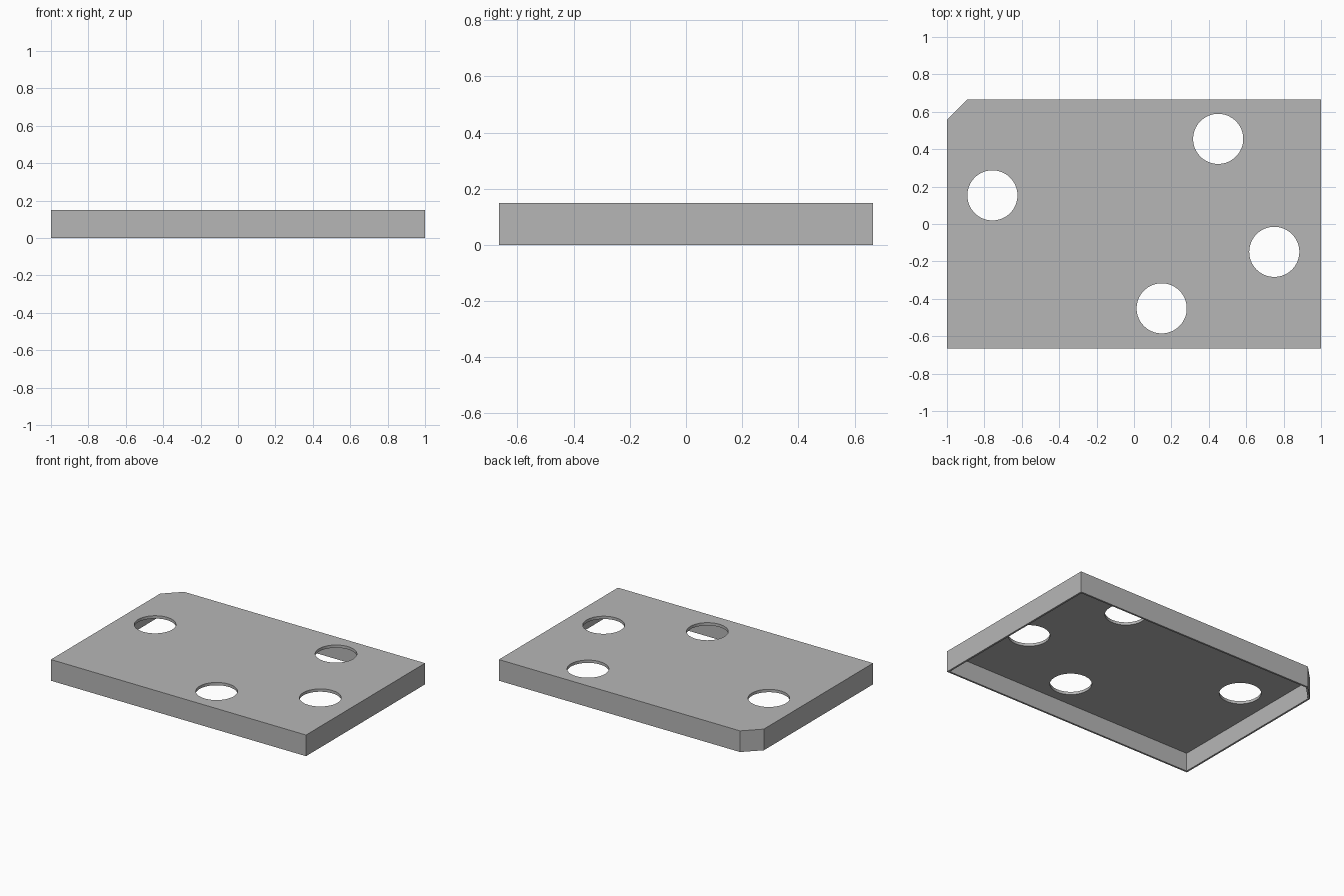
import bpy
import bmesh
import math

WIDTH, DEPTH, HEIGHT = 2.0, 1.333, 0.15
CHAMFER = 0.11
WALL, LID = 0.013, 0.02
HOLE_RADIUS = 0.134
HOLES = [(0.45, 0.455), (-0.757, 0.153), (0.75, -0.149), (0.148, -0.451)]

cube = bpy.data.objects.get("Cube")
if cube:
    bpy.data.objects.remove(cube, do_unlink=True)

grey = bpy.data.materials.new("plain grey")
grey.use_nodes = True
grey.diffuse_color = (0.47, 0.47, 0.47, 1)
grey.node_tree.nodes["Principled BSDF"].inputs["Base Color"].default_value = grey.diffuse_color


def prism(name, outline, bottom, top):
    """Extrude a flat outline upward into a closed solid."""
    bm = bmesh.new()
    face = bm.faces.new([bm.verts.new((x, y, bottom)) for x, y in outline])
    extruded = bmesh.ops.extrude_face_region(bm, geom=[face])["geom"]
    verts = [v for v in extruded if isinstance(v, bmesh.types.BMVert)]
    bmesh.ops.translate(bm, verts=verts, vec=(0, 0, top - bottom))
    bmesh.ops.recalc_face_normals(bm, faces=bm.faces)
    mesh = bpy.data.meshes.new(name)
    bm.to_mesh(mesh)
    bm.free()
    mesh.materials.append(grey)
    obj = bpy.data.objects.new(name, mesh)
    bpy.context.collection.objects.link(obj)
    return obj


def panel_outline(inset):
    """Rectangle with its back corner at -x cut off, moved inward evenly."""
    x, y = WIDTH / 2 - inset, DEPTH / 2 - inset
    cut = CHAMFER - inset * (2 - math.sqrt(2))
    return [(-x, -y), (x, -y), (x, y), (-x + cut, y), (-x, y - cut)]


def circle(cx, cy, radius, sides=64):
    angles = [2 * math.pi * i / sides for i in range(sides)]
    return [(cx + radius * math.cos(a), cy + radius * math.sin(a)) for a in angles]


# Outer body, hollow cavity open below, and round holes through the lid
cover = prism("cover_panel", panel_outline(0), 0, HEIGHT)
cutters = [prism("cavity_cutter", panel_outline(WALL), -0.1, HEIGHT - LID)]
for x, y in HOLES:
    cutters.append(prism("hole_cutter", circle(x, y, HOLE_RADIUS), 0.05, HEIGHT + 0.1))

bpy.ops.object.select_all(action="DESELECT")
cover.select_set(True)
bpy.context.view_layer.objects.active = cover
for cutter in cutters:
    cutter.hide_render = True
    cut = cover.modifiers.new("cut", "BOOLEAN")
    cut.operation = "DIFFERENCE"
    cut.solver = "EXACT"
    cut.object = cutter
    bpy.ops.object.modifier_apply(modifier=cut.name)
    bpy.data.objects.remove(cutter, do_unlink=True)

bpy.ops.object.shade_smooth_by_angle(angle=math.radians(30))
